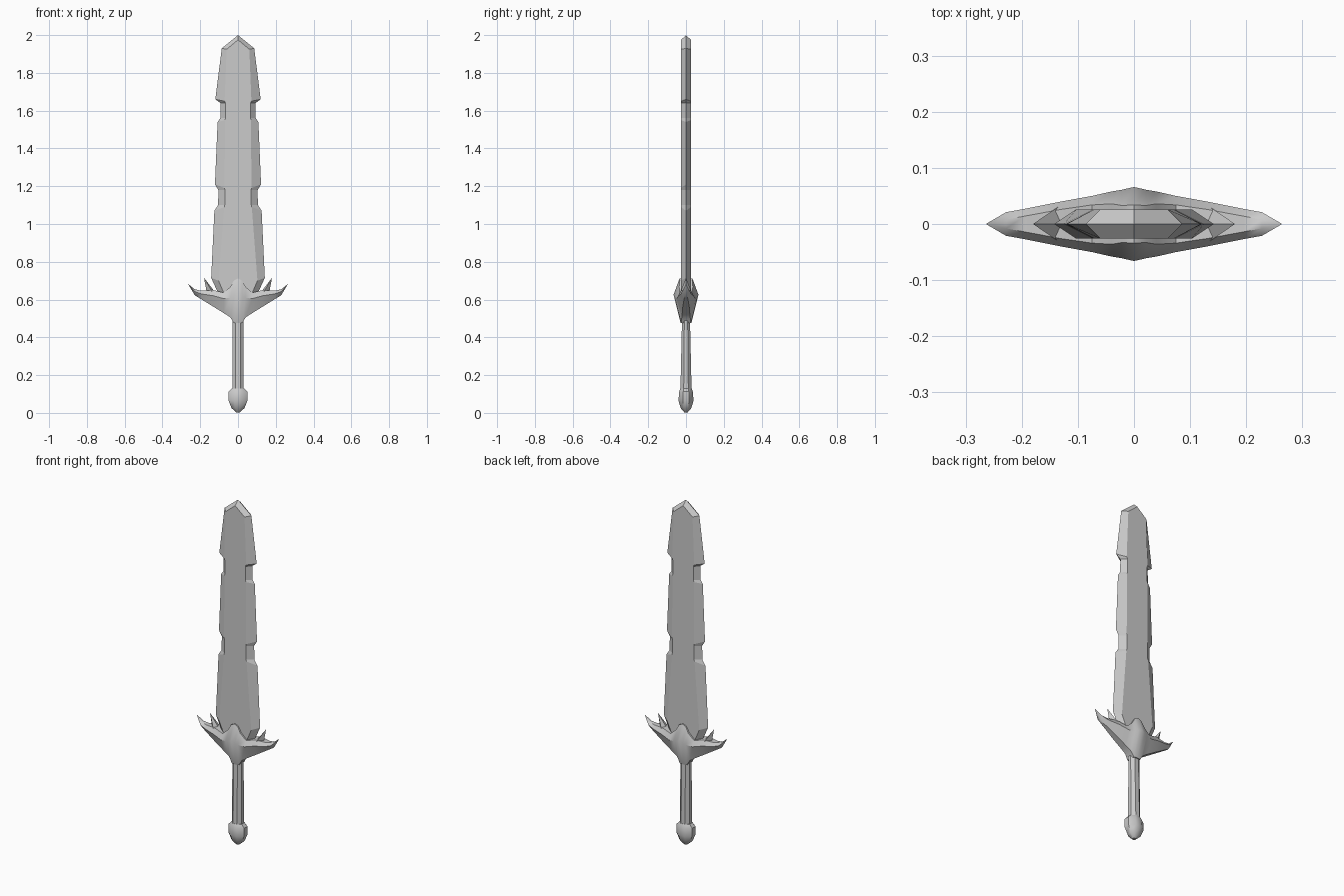
import bpy, bmesh, math
from mathutils import Vector

if "Cube" in bpy.data.objects:
    bpy.data.objects.remove(bpy.data.objects["Cube"])


def loft(name, rings, smooth=None):
    """Skin a list of equal-sized closed rings, cap the ends, weld collapsed points."""
    bm = bmesh.new()
    rows = [[bm.verts.new(Vector(p)) for p in ring] for ring in rings]
    n = len(rows[0])
    for a, b in zip(rows, rows[1:]):
        for i in range(n):
            j = (i + 1) % n
            bm.faces.new((a[i], a[j], b[j], b[i]))
    bm.faces.new(rows[0][::-1])
    bm.faces.new(rows[-1])
    bmesh.ops.remove_doubles(bm, verts=bm.verts, dist=0.0005)
    bmesh.ops.recalc_face_normals(bm, faces=bm.faces)
    mesh = bpy.data.meshes.new(name)
    bm.to_mesh(mesh)
    bm.free()
    ob = bpy.data.objects.new(name, mesh)
    bpy.context.collection.objects.link(ob)
    if smooth:
        bpy.ops.object.select_all(action='DESELECT')
        ob.select_set(True)
        bpy.context.view_layer.objects.active = ob
        bpy.ops.object.shade_smooth_by_angle(angle=math.radians(smooth))
    return ob


def oval(z, rx, ry, n=8):
    """Horizontal ring whose flat sides face the axes."""
    k = 1 / math.cos(math.pi / n)
    return [(rx * k * math.cos((i + .5) * math.tau / n),
             ry * k * math.sin((i + .5) * math.tau / n), z) for i in range(n)]


# Blade: flat faces with bevelled edges and two notches per side
T = 0.026


def blade_ring(zo, xo, zf, xf, zc=None):
    zc = zf if zc is None else zc
    return [(-xo, 0, zo), (-xf, -T, zf), (0, -T, zc), (xf, -T, zf),
            (xo, 0, zo), (xf, T, zf), (0, T, zc), (-xf, T, zf)]


blade_rows = [  # edge z, edge x, flat z, flat x
    (0.60, 0.09, 0.60, 0.06), (0.715, 0.142, 0.70, 0.103),
    (1.07, 0.125, 1.09, 0.073), (1.10, 0.105, 1.10, 0.070),
    (1.18, 0.104, 1.18, 0.069), (1.21, 0.122, 1.19, 0.071),
    (1.54, 0.108, 1.55, 0.069), (1.56, 0.094, 1.56, 0.066),
    (1.64, 0.092, 1.64, 0.065), (1.66, 0.120, 1.65, 0.071),
]
rings = [blade_ring(*r) for r in blade_rows]
rings.append(blade_ring(1.93, 0.086, 1.925, 0.060, 1.975))
rings.append([(0, y, z) for y, z in ((0, 2.0), (-T, 1.975), (-T, 1.975), (-T, 1.975),
                                     (0, 2.0), (T, 1.975), (T, 1.975), (T, 1.975))])
loft("blade", rings)

# Guard: winged body lofted along x, mirrored about the centre
guard_cols = [  # x, (half depth, z) at bottom, belly and top
    (0.0, (0.028, 0.475), (0.066, 0.625), (0.034, 0.712)),
    (0.022, (0.026, 0.475), (0.061, 0.615), (0.033, 0.70)),
    (0.040, (0.022, 0.505), (0.058, 0.61), (0.036, 0.668)),
    (0.075, (0.020, 0.528), (0.050, 0.605), (0.034, 0.636)),
    (0.130, (0.017, 0.562), (0.040, 0.62), (0.026, 0.650)),
    (0.195, (0.010, 0.602), (0.027, 0.63), (0.014, 0.647)),
    (0.228, (0.006, 0.622), (0.021, 0.642), (0.008, 0.654)),
    (0.264, (0.0, 0.682), (0.0, 0.682), (0.0, 0.682)),
]


def guard_ring(s, col):
    x, prof = col[0] * s, col[1:]
    return [(x, -y, z) for y, z in prof] + [(x, y, z) for y, z in reversed(prof)]


loft("guard", [guard_ring(-1, c) for c in guard_cols[:0:-1]]
     + [guard_ring(1, c) for c in guard_cols], smooth=40)

# Spikes on the wings
for s, side in ((-1, "left"), (1, "right")):
    base = [(s * 0.118, 0, 0.635), (s * 0.133, -0.032, 0.635),
            (s * 0.165, 0, 0.635), (s * 0.133, 0.032, 0.635)]
    loft("guard_spike_" + side, [base, [(s * 0.18, 0, 0.715)] * 4])

# Grip and pommel
loft("grip", [oval(0.10, 0.030, 0.030), oval(0.50, 0.030, 0.021)])
loft("pommel", [oval(z, rx, ry) for z, rx, ry in (
    (0.003, 0.010, 0.009), (0.025, 0.034, 0.028), (0.065, 0.050, 0.040),
    (0.112, 0.050, 0.036), (0.130, 0.032, 0.030))], smooth=40)
